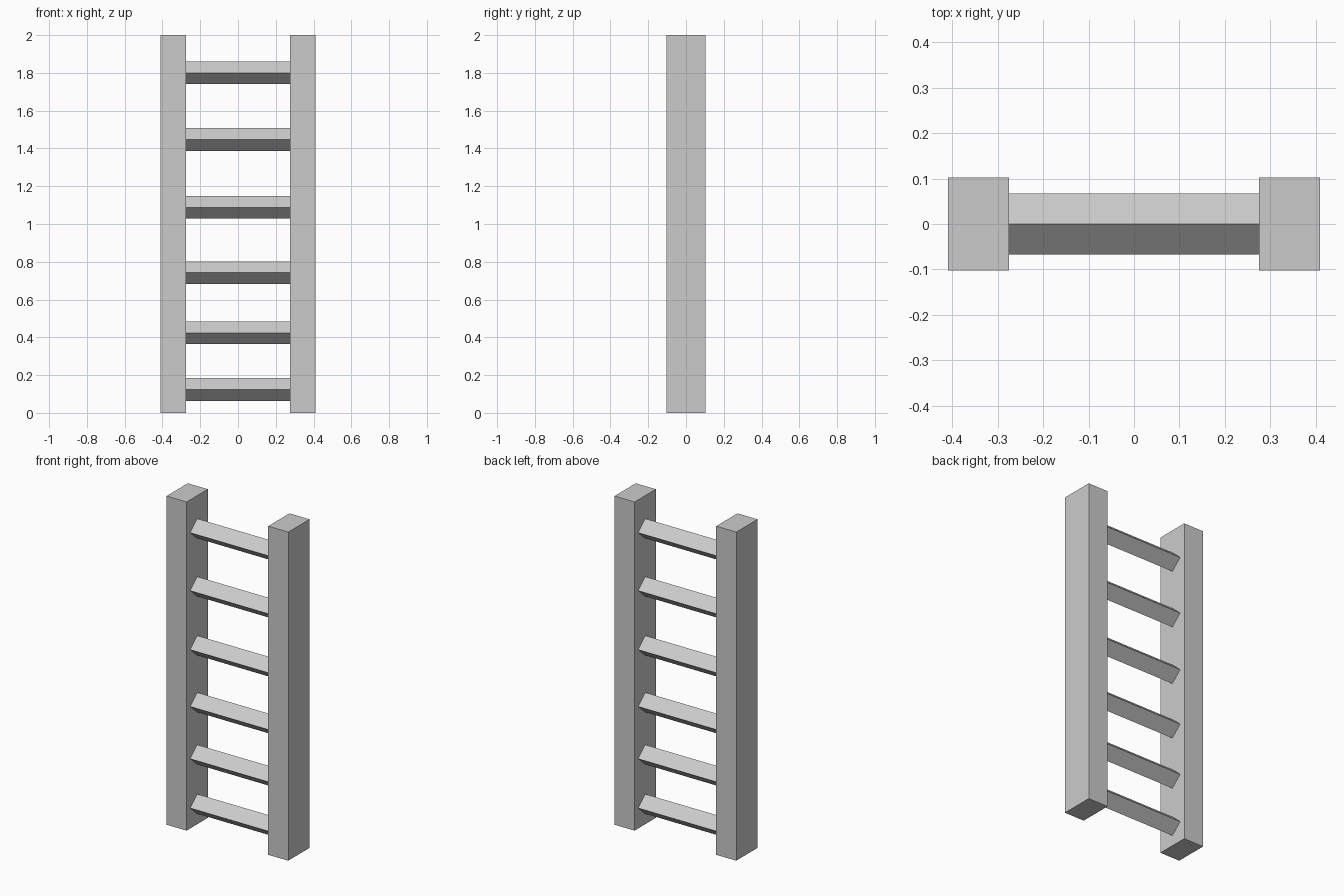
import bpy
import bmesh

cube = bpy.data.objects.get("Cube")
if cube:
    bpy.data.objects.remove(cube, do_unlink=True)

COLOUR = (0.6, 0.6, 0.6, 1.0)
grey = bpy.data.materials.new("plain_grey")
grey.use_nodes = True
grey.diffuse_color = COLOUR
grey.node_tree.nodes["Principled BSDF"].inputs["Base Color"].default_value = COLOUR


def add_prism(name, profile, axis_vector, location):
    """Extrude a closed profile along a vector into a flat-shaded solid."""
    bm = bmesh.new()
    base = bm.faces.new([bm.verts.new(p) for p in profile])
    extruded = bmesh.ops.extrude_face_region(bm, geom=[base], use_keep_orig=True)
    top = [g for g in extruded["geom"] if isinstance(g, bmesh.types.BMVert)]
    bmesh.ops.translate(bm, verts=top, vec=axis_vector)
    bmesh.ops.recalc_face_normals(bm, faces=bm.faces)
    mesh = bpy.data.meshes.new(name)
    bm.to_mesh(mesh)
    bm.free()
    mesh.materials.append(grey)
    obj = bpy.data.objects.new(name, mesh)
    obj.location = location
    bpy.context.collection.objects.link(obj)
    return obj


# Square uprights on both sides
HEIGHT, INNER, OUTER, DEPTH = 2.0, 0.275, 0.41, 0.102
half = (OUTER - INNER) / 2
square = [(-half, -DEPTH, 0), (half, -DEPTH, 0), (half, DEPTH, 0), (-half, DEPTH, 0)]
for side, sign in (("left", 1), ("right", -1)):
    add_prism(side + "_upright", square, (0, 0, HEIGHT), (sign * (INNER + half), 0, 0))

# Diamond-section rungs, spaced a little wider towards the top
RUNG_Y, RUNG_Z = 0.067, 0.06
diamond = [(0, -RUNG_Y, 0), (0, 0, RUNG_Z), (0, RUNG_Y, 0), (0, 0, -RUNG_Z)]
for i, z in enumerate((0.124, 0.424, 0.742, 1.088, 1.447, 1.8), 1):
    add_prism(f"rung_{i}", diamond, (2 * INNER, 0, 0), (-INNER, 0, z))
